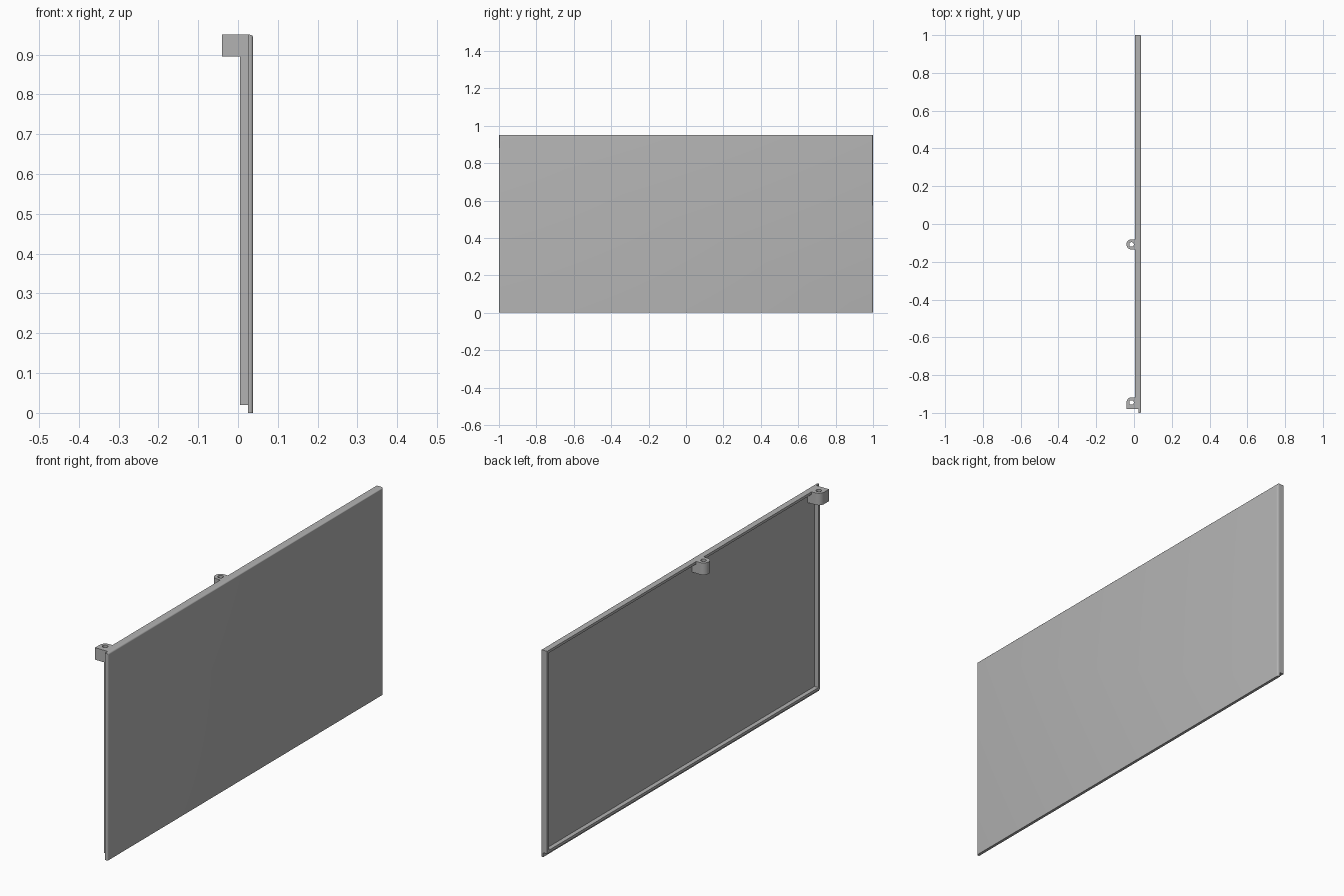
import bpy, bmesh, math

if "Cube" in bpy.data.objects:
    bpy.data.objects.remove(bpy.data.objects["Cube"])

grey = bpy.data.materials.new("mid_grey")
grey.diffuse_color = (0.45, 0.45, 0.45, 1)
grey.use_nodes = True
grey.node_tree.nodes["Principled BSDF"].inputs["Base Color"].default_value = grey.diffuse_color


def finish(name, bm, smooth=True):
    bmesh.ops.recalc_face_normals(bm, faces=bm.faces)
    me = bpy.data.meshes.new(name)
    bm.to_mesh(me)
    bm.free()
    me.materials.append(grey)
    ob = bpy.data.objects.new(name, me)
    bpy.context.collection.objects.link(ob)
    bpy.ops.object.select_all(action='DESELECT')
    ob.select_set(True)
    bpy.context.view_layer.objects.active = ob
    if smooth:
        bpy.ops.object.shade_smooth_by_angle(angle=math.radians(30))
    return ob


def ring_prism(name, outer, inner, place, lo, hi, smooth):
    """Extruded outline with a matching hole; place(p, h) gives the 3D point."""
    bm = bmesh.new()
    loops = [[bm.verts.new(place(p, h)) for p in pts]
             for pts, h in ((outer, lo), (outer, hi), (inner, hi), (inner, lo))]
    n = len(outer)
    for k in range(4):
        a, b = loops[k], loops[(k + 1) % 4]
        for i in range(n):
            j = (i + 1) % n
            bm.faces.new((a[i], a[j], b[j], b[i]))
    return finish(name, bm, smooth)


def rect(y0, y1, z0, z1):
    return [(y0, z0), (y1, z0), (y1, z1), (y0, z1)]


# Front plate, outer edges rounded on both ends and the top
X0, X1, TOP = 0.025, 0.038, 0.95
bm = bmesh.new()
bmesh.ops.create_cube(bm, size=1)
for v in bm.verts:
    v.co = (X1 if v.co.x > 0 else X0, 2 * v.co.y, TOP * (v.co.z + 0.5))
edges = [e for e in bm.edges
         if all(v.co.x > 0.03 for v in e.verts)
         and not all(v.co.z < 0.01 for v in e.verts)]
bmesh.ops.bevel(bm, geom=edges, offset=0.008, segments=4, profile=0.5,
                affect='EDGES')
finish("plate", bm)

# Raised rim on the back of the plate
W = 0.012
ring_prism("back_rim", rect(-0.98, 1, 0.02, TOP),
           rect(-0.98 + W, 1 - W, 0.02 + W, TOP - W),
           lambda p, h: (h, p[0], p[1]), 0.005, X0, False)


# Hinge lugs with a vertical pin hole
def lug(name, cy, rounded, y_low):
    cx, R, r, n = -0.013, 0.027, 0.012, 32
    outer, inner = [], []
    for i in range(n):
        a = 2 * math.pi * i / n
        c, s = math.cos(a), math.sin(a)
        k = 1 if rounded(c, s) else 1 / max(abs(c), abs(s))
        x, y = R * k * c, R * k * s
        if x > 0:
            x *= (X0 - cx) / R
        if y < 0:
            y *= y_low / R
        outer.append((cx + x, cy + y))
        inner.append((cx + r * c, cy + r * s))
    ring_prism(name, outer, inner, lambda p, h: (p[0], p[1], h),
               0.895, TOP, True)


lug("middle_lug", -0.108, lambda c, s: c < 0, 0.027)
lug("end_lug", -0.945, lambda c, s: c < 0 and s > 0, 0.035)
